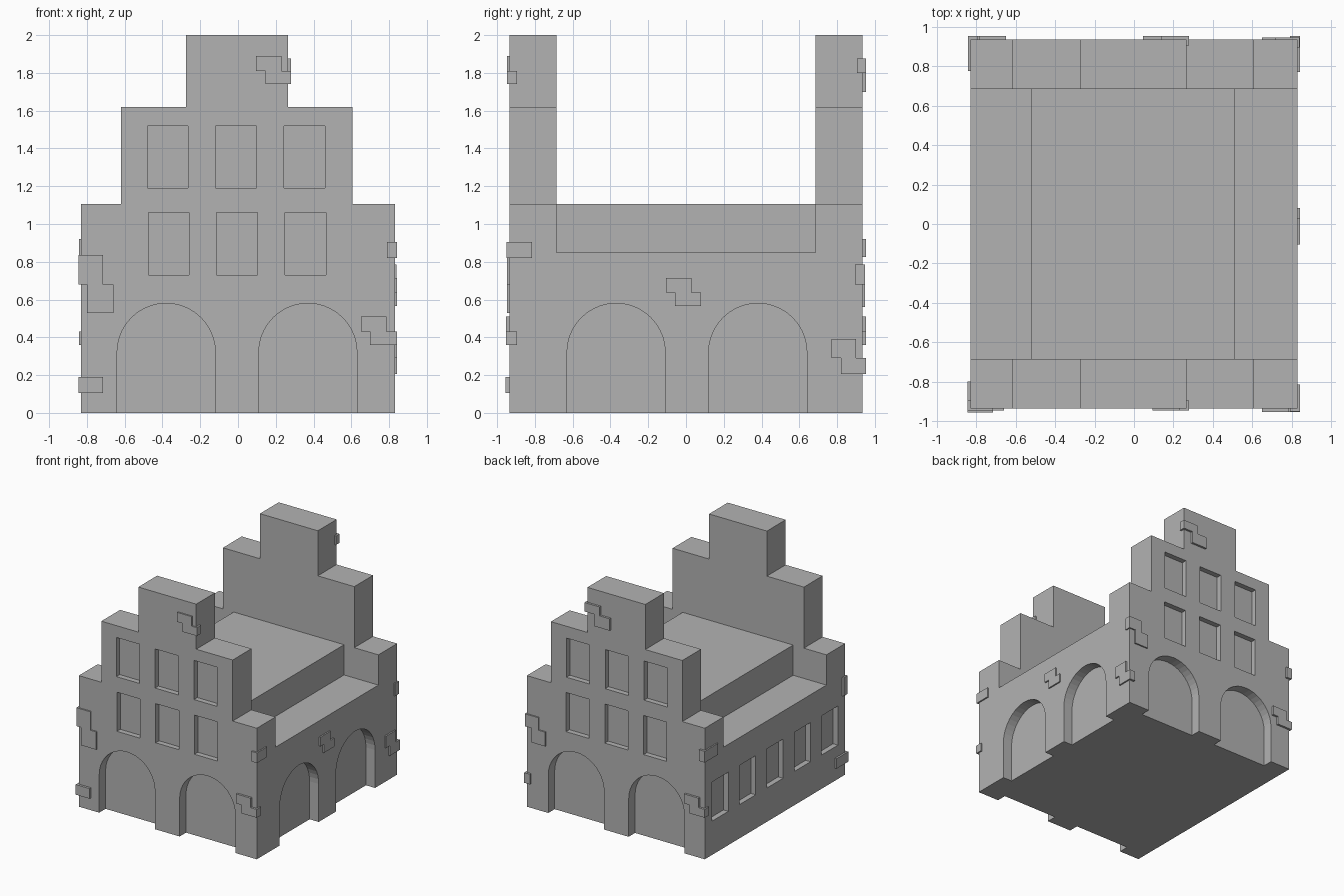
import bpy, bmesh, math
from mathutils import Vector

default_cube = bpy.data.objects.get("Cube")
if default_cube:
    bpy.data.objects.remove(default_cube, do_unlink=True)

stone_grey = bpy.data.materials.new("stone_grey")
GREY = (0.45, 0.45, 0.45, 1)
stone_grey.use_nodes = True
stone_grey.diffuse_color = GREY
stone_grey.node_tree.nodes["Principled BSDF"].inputs["Base Color"].default_value = GREY

# Wall planes
LEFT, RIGHT, FRONT, BACK = 0.83, -0.83, -0.935, 0.935
GABLE = 0.25
ARCH_DEPTH, WINDOW_DEPTH, OUTSIDE = 0.085, 0.045, 0.1


def prism(bm, outline, axis, start, end):
    """Extrude a closed (horizontal, z) outline along the x or y axis."""
    def place(u, z, d):
        return Vector((d, u, z)) if axis == "x" else Vector((u, d, z))
    face = bm.faces.new([bm.verts.new(place(u, z, start)) for u, z in outline])
    grown = bmesh.ops.extrude_face_region(bm, geom=[face])
    moved = [g for g in grown["geom"] if isinstance(g, bmesh.types.BMVert)]
    bmesh.ops.translate(bm, verts=moved, vec=place(0, 0, end - start))


def make_object(name, bm):
    bmesh.ops.recalc_face_normals(bm, faces=bm.faces[:])
    mesh = bpy.data.meshes.new(name)
    bm.to_mesh(mesh)
    bm.free()
    mesh.materials.append(stone_grey)
    obj = bpy.data.objects.new(name, mesh)
    bpy.context.collection.objects.link(obj)
    return obj


def rectangle(u0, u1, z0, z1):
    return [(u0, z0), (u1, z0), (u1, z1), (u0, z1)]


def arch(center, radius=0.26, spring=0.32, steps=20):
    curve = [(center + radius * math.cos(math.pi * i / steps),
              spring + radius * math.sin(math.pi * i / steps)) for i in range(steps + 1)]
    return [(center - radius, -OUTSIDE), (center + radius, -OUTSIDE)] + curve


def recess(bm, outline, axis, wall, depth):
    side = math.copysign(1, wall)
    prism(bm, outline, axis, wall - side * depth, wall + side * OUTSIDE)


# Cutters for arches and windows
cut = bmesh.new()
for wall in (FRONT, BACK):
    for center in (-0.38, 0.37):
        recess(cut, arch(center), "y", wall, ARCH_DEPTH)
    for i in (-1, 0, 1):
        for middle, sill in ((-0.005, 0.73), (-0.01, 1.19)):
            x = middle + 0.362 * i
            recess(cut, rectangle(x - 0.108, x + 0.108, sill, sill + 0.33),
                   "y", wall, WINDOW_DEPTH)
for center in (-0.37, 0.38):
    recess(cut, arch(center), "x", LEFT, ARCH_DEPTH)
for i in range(-2, 3):
    y = 0.365 * i
    recess(cut, rectangle(y - 0.108, y + 0.108, 0.285, 0.615), "x", RIGHT, WINDOW_DEPTH)
cutter = make_object("recess_cutter", cut)
cutter.hide_render = True


def carve(obj):
    """Cut the recesses and bake the result into the mesh."""
    mod = obj.modifiers.new("recesses", "BOOLEAN")
    mod.operation, mod.solver, mod.object = "DIFFERENCE", "EXACT", cutter
    bpy.context.view_layer.update()
    graph = bpy.context.evaluated_depsgraph_get()
    mesh = bpy.data.meshes.new_from_object(obj.evaluated_get(graph))
    obj.modifiers.clear()
    obj.data = mesh


# Stepped gables
steps = [(RIGHT, 0), (LEFT, 0), (LEFT, 1.105), (0.605, 1.105), (0.605, 1.62), (0.265, 1.62),
         (0.265, 2), (-0.275, 2), (-0.275, 1.62), (-0.62, 1.62), (-0.62, 1.105), (RIGHT, 1.105)]
for name, wall, inner in (("front_gable", FRONT, FRONT + GABLE), ("back_gable", BACK, BACK - GABLE)):
    bm = bmesh.new()
    prism(bm, steps, "y", wall, inner)
    carve(make_object(name, bm))

# Middle hall with its raised flat roof
hall = [(RIGHT, 0), (LEFT, 0), (LEFT, 0.85), (0.51, 0.85), (0.51, 1.105),
        (-0.52, 1.105), (-0.52, 0.85), (RIGHT, 0.85)]
bm = bmesh.new()
prism(bm, hall, "y", FRONT + GABLE, BACK - GABLE)
carve(make_object("hall", bm))
bpy.data.objects.remove(cutter, do_unlink=True)


def raised_stones(name, axis, wall, blocks, proud=0.012, depth=0.04):
    """Slabs set into a wall; those passing a corner wrap around it."""
    side = math.copysign(1, wall)
    bm = bmesh.new()
    for block in blocks:
        prism(bm, rectangle(*block), axis, wall - side * depth, wall + side * proud)
    make_object(name, bm)


# Raised stones on the walls and corners
raised_stones("front_top_stones", "y", FRONT,
              [(0.095, 0.23, 1.81, 1.89), (0.145, 0.28, 1.74, 1.81)])
raised_stones("front_upper_stones", "y", FRONT,
              [(-0.845, -0.715, 0.68, 0.835), (-0.8, -0.66, 0.53, 0.68)])
raised_stones("back_top_stones", "y", BACK,
              [(0.14, 0.28, 1.8, 1.875), (0.045, 0.19, 1.7, 1.8)], 0.018, 0.03)
raised_stones("back_upper_stones", "y", BACK,
              [(0.715, 0.84, 0.68, 0.785), (0.65, 0.78, 0.56, 0.68)])
for name, wall, side in (("front_lower_stones", FRONT, 1), ("back_lower_stones", BACK, -1)):
    blocks = [(0.65, 0.785, 0.43, 0.51), (0.7, 0.842, 0.36, 0.43)]
    raised_stones(name, "y", wall,
                  [(*sorted((side * a, side * b)), c, d) for a, b, c, d in blocks], 0.018)
raised_stones("left_middle_stones", "x", LEFT,
              [(-0.105, 0.03, 0.638, 0.715), (-0.058, 0.08, 0.565, 0.638)])
raised_stones("left_back_stones", "x", LEFT,
              [(0.77, 0.9, 0.29, 0.39), (0.82, 0.953, 0.205, 0.29)])
raised_stones("front_left_corner_stone", "x", LEFT, [(-0.95, -0.815, 0.82, 0.905)])
raised_stones("back_right_corner_stone", "x", RIGHT, [(0.775, 0.953, 0.825, 0.92)])
raised_stones("front_right_corner_stone", "y", FRONT, [(-0.845, -0.715, 0.105, 0.19)], 0.02, 0.135)
